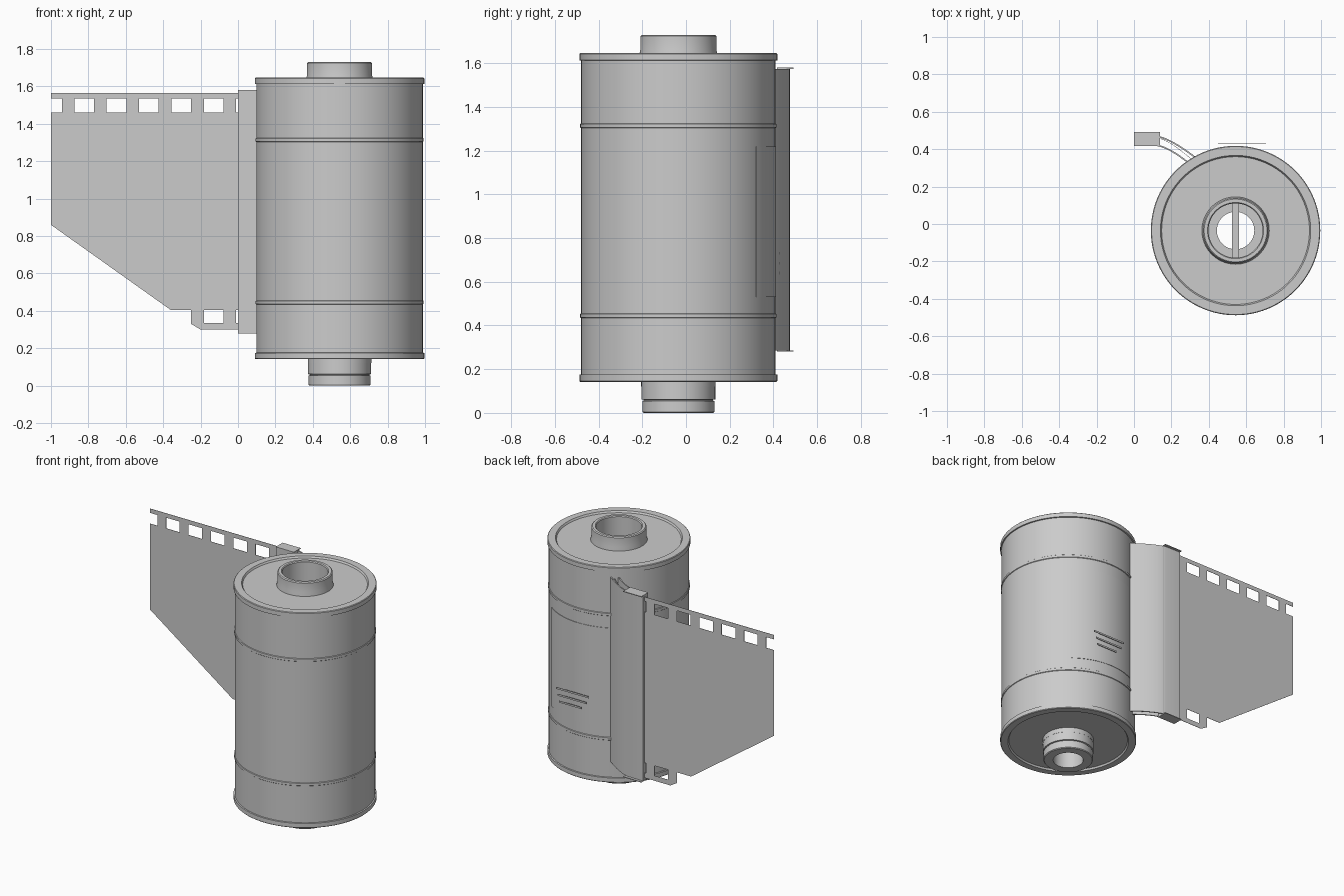
import bpy, bmesh, math
from mathutils import Vector

if "Cube" in bpy.data.objects:
    bpy.data.objects.remove(bpy.data.objects["Cube"])

CX, CY = 0.543, -0.035          # axis of the canister
GREY = bpy.data.materials.new("plain_grey")
GREY.diffuse_color = (0.6, 0.6, 0.6, 1)
GREY.use_nodes = True
GREY.node_tree.nodes["Principled BSDF"].inputs["Base Color"].default_value = GREY.diffuse_color


def finish(name, bm, angle=30):
    bmesh.ops.recalc_face_normals(bm, faces=bm.faces)
    me = bpy.data.meshes.new(name)
    bm.to_mesh(me)
    bm.free()
    ob = bpy.data.objects.new(name, me)
    bpy.context.collection.objects.link(ob)
    me.materials.append(GREY)
    bpy.ops.object.select_all(action='DESELECT')
    ob.select_set(True)
    bpy.context.view_layer.objects.active = ob
    bpy.ops.object.shade_smooth_by_angle(angle=math.radians(angle))
    return ob


def lathe(name, profile, start=0, end=360, steps=96):
    """Turn a closed (radius, z) section around the canister axis."""
    bm = bmesh.new()
    full = end - start == 360
    rings = []
    for i in range(steps if full else steps + 1):
        a = math.radians(start + (end - start) * i / steps)
        rings.append([bm.verts.new((CX + r * math.cos(a), CY + r * math.sin(a), z))
                      for r, z in profile])
    n = len(profile)
    for i in range(steps):
        a, b = rings[i], rings[(i + 1) % len(rings)]
        for j in range(n):
            k = (j + 1) % n
            bm.faces.new((a[j], b[j], b[k], a[k]))
    if not full:
        bm.faces.new(rings[0])
        bm.faces.new(rings[-1])
    return finish(name, bm)


def ribbon(name, path, thick, z0, z1):
    """Thin upright sheet following an (x, y) path."""
    pts = [Vector(p) for p in path]
    left, right = [], []
    for i, p in enumerate(pts):
        t = (pts[min(i + 1, len(pts) - 1)] - pts[max(i - 1, 0)]).normalized()
        nrm = Vector((-t.y, t.x)) * thick / 2
        left.append(p + nrm)
        right.append(p - nrm)
    bm = bmesh.new()
    rows = [[bm.verts.new((q.x, q.y, z)) for q, z in
             ((l, z0), (l, z1), (r, z1), (r, z0))] for l, r in zip(left, right)]
    for a, b in zip(rows, rows[1:]):
        for j in range(4):
            k = (j + 1) % 4
            bm.faces.new((a[j], b[j], b[k], a[k]))
    bm.faces.new(rows[0])
    bm.faces.new(rows[-1])
    return finish(name, bm)


def box(name, x, y, z):
    bm = bmesh.new()
    bmesh.ops.create_cube(bm, size=1)
    for v in bm.verts:
        v.co = [(s[0] + s[1]) / 2 + c * (s[1] - s[0]) for c, s in zip(v.co, (x, y, z))]
    return finish(name, bm)


def bend(p0, p1, p2, n=10):
    """Quadratic curve through a control point."""
    return [tuple((1 - t) ** 2 * a + 2 * t * (1 - t) * b + t * t * c
                  for a, b, c in zip(p0, p1, p2)) for t in (i / n for i in range(n + 1))]


# canister wall with two raised beads
R = 0.445
wall = [(R, 0.16)]
for z in (0.434, 1.303):
    wall += [(R, z), (R + 0.004, z + 0.003), (R + 0.004, z + 0.019), (R, z + 0.022)]
wall += [(R, 1.63), (0.42, 1.63), (0.42, 0.16)]
lathe("canister_wall", wall)

# crimped end caps, rim slightly proud of the recessed disc
for name, z, s in (("top_cap", 1.647, -1), ("bottom_cap", 0.142, 1)):
    lathe(name, [(0.15, z + s * 0.012), (0.395, z + s * 0.012), (0.402, z), (0.449, z),
                 (0.453, z + s * 0.004), (0.453, z + s * 0.033), (0.444, z + s * 0.035),
                 (0.15, z + s * 0.035)])

# spool: tube with wide bore and a narrow opening at the foot
lathe("spool_top_hub", [(0.145, 1.55), (0.145, 1.724), (0.15, 1.73), (0.168, 1.73),
                        (0.174, 1.724), (0.174, 1.66), (0.181, 1.632), (0.181, 1.55)])
lathe("spool_tube", [(0.150, 0.12), (0.150, 1.6), (0.17, 1.6), (0.17, 0.12)])
lathe("spool_bottom_hub", [(0.10, 0.0), (0.160, 0.0), (0.165, 0.005), (0.165, 0.054),
                           (0.159, 0.056), (0.159, 0.060), (0.169, 0.062), (0.169, 0.16),
                           (0.10, 0.16)])
box("spool_bar", (CX - 0.018, CX + 0.018), (CY - 0.151, CY + 0.151), (0.2, 0.4))

# label wrapped round the back, with three printed rules
lathe("back_label", [(0.44, 0.53), (0.448, 0.53), (0.448, 1.22), (0.44, 1.22)], 53, 117, 24)
for i, (x0, x1) in enumerate(((0.45, 0.705), (0.47, 0.69), (0.51, 0.68))):
    z = 0.73 - i * 0.045
    box(f"label_rule_{i + 1}", (x0, x1), (0.427, 0.431), (z - 0.006, z + 0.006))

# light-trap lips curving out of the wall
Z0, Z1 = 0.285, 1.575
ribbon("outer_lip", [(0.0, 0.472)] + bend((0.12, 0.470), (0.20, 0.455), (0.335, 0.350)),
       0.008, Z0, Z1)
ribbon("inner_lip", [(0.0, 0.421)] + bend((0.12, 0.421), (0.19, 0.410), (0.300, 0.320)),
       0.008, Z0, Z1)
box("outer_felt", (0.001, 0.14), (0.459, 0.47), (Z0, Z1))
box("inner_felt", (0.001, 0.14), (0.423, 0.455), (Z0, Z1))
for name, z in (("upper_felt_end", Z1), ("lower_felt_end", Z0 - 0.005)):
    box(name, (0.0, 0.14), (0.417, 0.493), (z, z + 0.005))

# film leader with sprocket holes
outline = [(-1, 0.86), (-0.36, 0.405), (-0.25, 0.405), (-0.25, 0.33), (-0.20, 0.30),
           (0.14, 0.30), (0.14, 1.565), (-1, 1.565), (-1, 1.535), (-0.94, 1.535),
           (-0.94, 1.46), (-1, 1.46)]


def hole(x, z0, z1):
    return [(x, z0), (x, z1), (x + 0.105, z1), (x + 0.105, z0)]


loops = [outline]
loops += [hole(-0.875 + 0.173 * i, 1.46, 1.535) for i in range(6)]
loops += [hole(-0.183 + 0.173 * i, 0.335, 0.405) for i in range(2)]
cu = bpy.data.curves.new("film_outline", 'CURVE')
cu.dimensions = '2D'
cu.fill_mode = 'BOTH'
cu.extrude = 0.001
for pts in loops:
    sp = cu.splines.new('POLY')
    sp.points.add(len(pts) - 1)
    for p, (x, z) in zip(sp.points, pts):
        p.co = (x, z, 0, 1)
    sp.use_cyclic_u = True
tmp = bpy.data.objects.new("film_outline", cu)
bpy.context.collection.objects.link(tmp)
bpy.context.view_layer.update()
flat = bpy.data.meshes.new_from_object(
    tmp.evaluated_get(bpy.context.evaluated_depsgraph_get()))
bm = bmesh.new()
bm.from_mesh(flat)
bpy.data.objects.remove(tmp)
bmesh.ops.remove_doubles(bm, verts=bm.verts, dist=1e-5)
for v in bm.verts:
    x, z, d = v.co
    v.co = (x, 0.457 + d, z)
for f in bm.faces:
    f.material_index = 0
finish("film_leader", bm)

# film running on between the lips into the canister
ribbon("film_inner_run", bend((0.14, 0.457), (0.20, 0.440), (0.32, 0.335)), 0.002, 0.30, 1.565)
